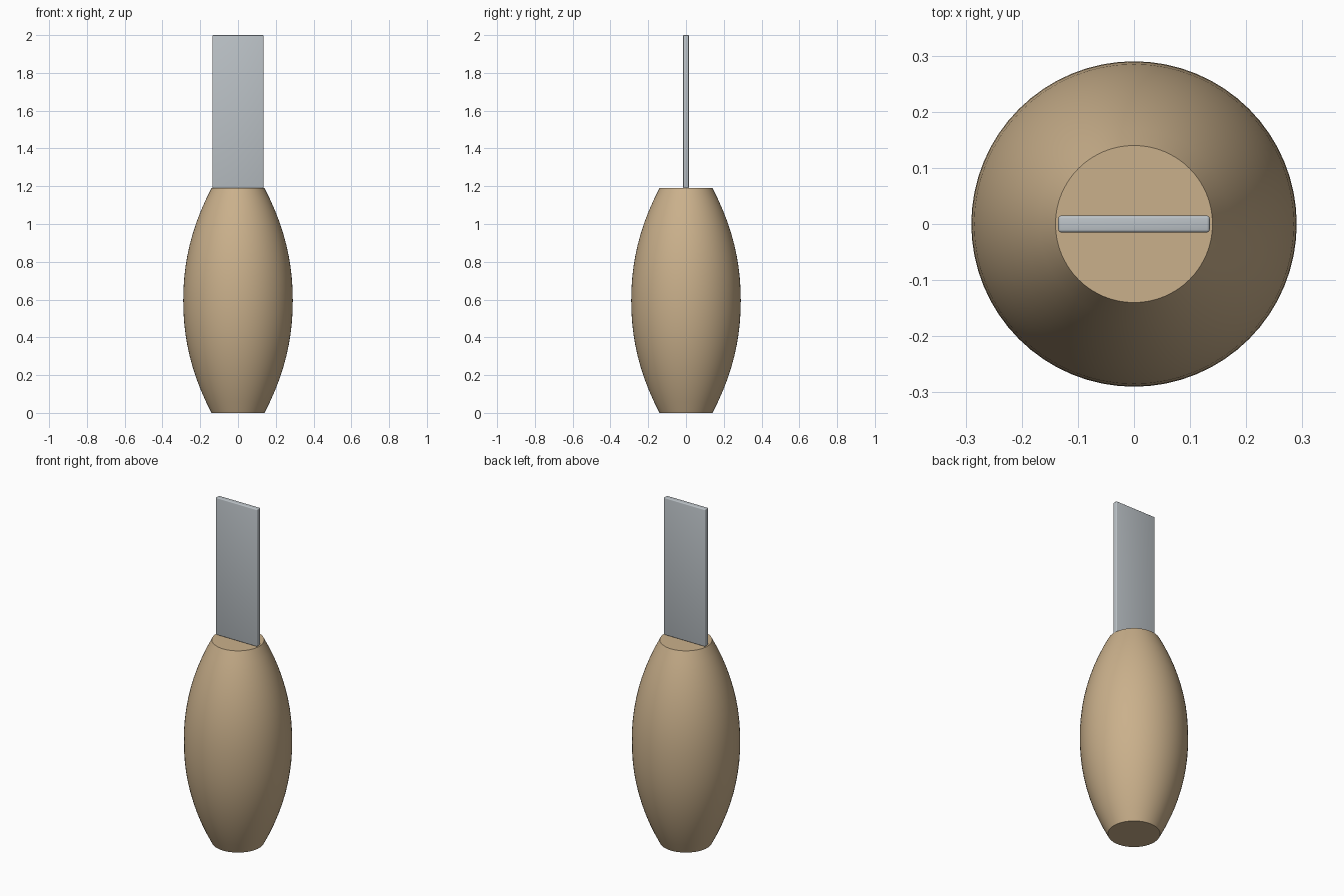
import bpy, bmesh, math

default = bpy.data.objects.get("Cube")
if default:
    bpy.data.objects.remove(default, do_unlink=True)


def material(name, rgb):
    m = bpy.data.materials.new(name)
    m.use_nodes = True
    m.diffuse_color = (*rgb, 1)
    m.node_tree.nodes["Principled BSDF"].inputs["Base Color"].default_value = (*rgb, 1)
    return m


def finish(name, bm, mat):
    bmesh.ops.recalc_face_normals(bm, faces=bm.faces)
    mesh = bpy.data.meshes.new(name)
    bm.to_mesh(mesh)
    bm.free()
    mesh.materials.append(mat)
    obj = bpy.data.objects.new(name, mesh)
    bpy.context.collection.objects.link(obj)
    bpy.ops.object.select_all(action="DESELECT")
    obj.select_set(True)
    bpy.context.view_layer.objects.active = obj
    bpy.ops.object.shade_smooth_by_angle(angle=math.radians(30))
    return obj


wood = material("tan wood", (0.59, 0.435, 0.26))
steel = material("pale steel", (0.50, 0.54, 0.57))

# Handle: barrel lathed around z, with flat round ends
HEIGHT, R_END, R_MID = 1.19, 0.14, 0.29
RINGS, SIDES = 20, 64
bm = bmesh.new()
rings = []
for i in range(RINGS + 1):
    t = 2 * i / RINGS - 1
    r = R_MID - (R_MID - R_END) * abs(t) ** 2.1
    z = HEIGHT * i / RINGS
    rings.append([bm.verts.new((r * math.cos(a), r * math.sin(a), z))
                  for a in (math.tau * k / SIDES for k in range(SIDES))])
for low, high in zip(rings, rings[1:]):
    for k in range(SIDES):
        n = (k + 1) % SIDES
        bm.faces.new((low[k], low[n], high[n], high[k]))
bm.faces.new(rings[0])
bm.faces.new(rings[-1])
finish("handle", bm, wood)

# Blade: thin upright slab with softened edges
BLADE_TOP = 2.0
bm = bmesh.new()
bmesh.ops.create_cube(bm, size=1)
for v in bm.verts:
    v.co.x *= 0.27
    v.co.y *= 0.03
    v.co.z = (HEIGHT + BLADE_TOP) / 2 + v.co.z * (BLADE_TOP - HEIGHT)
bmesh.ops.bevel(bm, geom=bm.edges[:], offset=0.005, segments=3,
                profile=0.5, affect="EDGES")
finish("blade", bm, steel)
